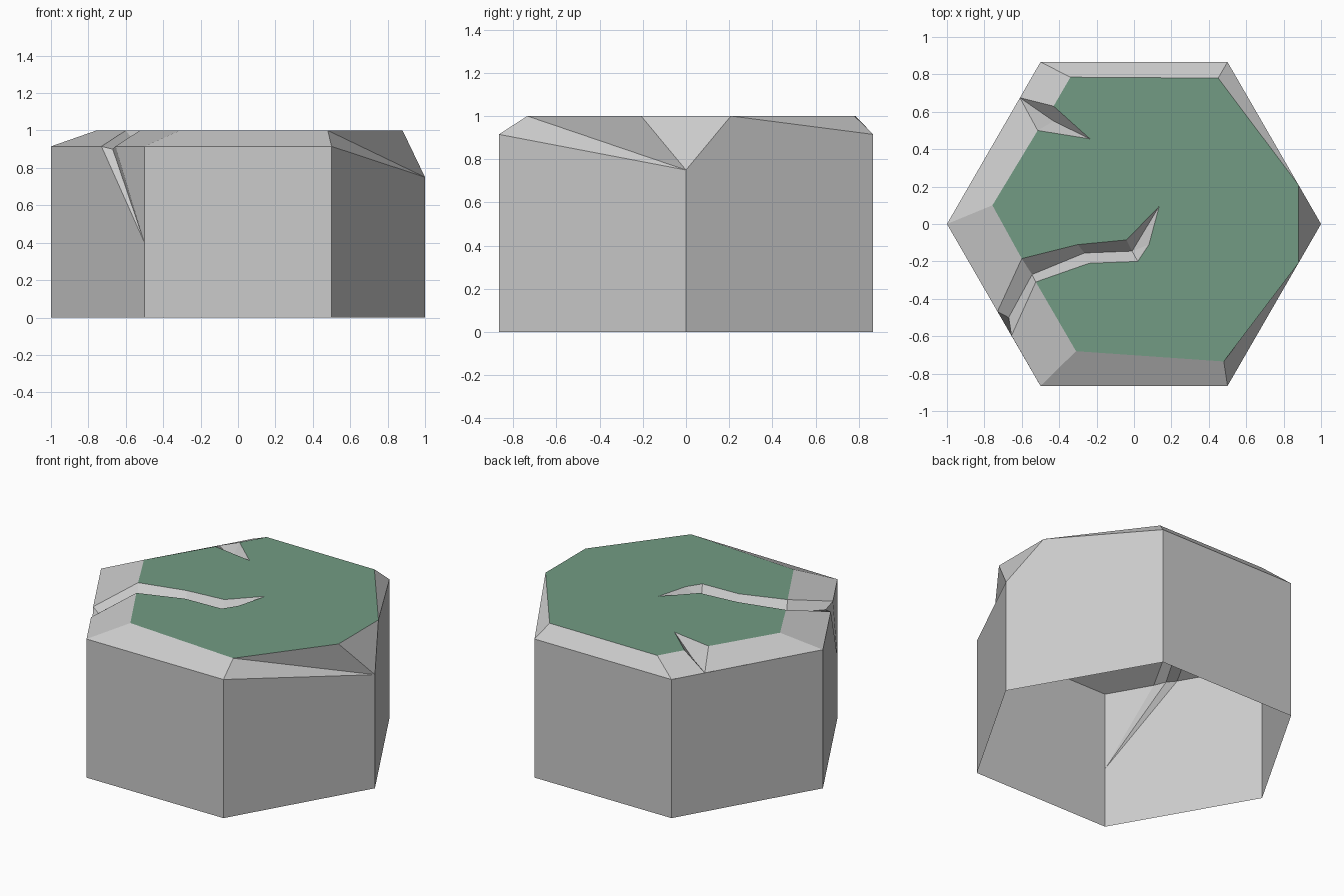
import bpy, bmesh, math

if "Cube" in bpy.data.objects:
    bpy.data.objects.remove(bpy.data.objects["Cube"])

RIM, TOP = 0.915, 1.0


def build(name, faces, color=None):
    bm = bmesh.new()
    for pts in faces:
        bm.faces.new([bm.verts.new(p) for p in pts])
    bmesh.ops.remove_doubles(bm, verts=bm.verts, dist=0.001)
    bmesh.ops.recalc_face_normals(bm, faces=bm.faces)
    if len(faces) == 1 and bm.faces[:][0].normal.z < 0:
        bmesh.ops.reverse_faces(bm, faces=bm.faces)
    mesh = bpy.data.meshes.new(name)
    bm.to_mesh(mesh)
    bm.free()
    ob = bpy.data.objects.new(name, mesh)
    bpy.context.collection.objects.link(ob)
    if color:
        mat = bpy.data.materials.new(name)
        mat.diffuse_color = color
        mat.use_nodes = True
        mat.node_tree.nodes["Principled BSDF"].inputs["Base Color"].default_value = mat.diffuse_color
        mesh.materials.append(mat)


def at(z, *xy):
    return [(x, y, z) for x, y in xy]


# Hexagon corners, starting at +x and going counter-clockwise
hexa = [(math.cos(math.radians(a)), math.sin(math.radians(a))) for a in range(0, 360, 60)]
base = at(0, *hexa)
rim = at(RIM, *hexa)
rim[0] = (1, 0, 0.75)  # chipped corner

# Corners of the top plateau
chip_b, chip_f, back_r, back_l, left, front_l, front_r = at(
    TOP, (0.88, 0.208), (0.88, -0.208), (0.45, 0.78), (-0.34, 0.785),
    (-0.757, 0.1), (-0.31, -0.68), (0.48, -0.735))

# Short notch in the back left edge
n_rim = (-0.61, 0.675, RIM)
n_floor = (-0.43, 0.55, 0.92)
n_a, n_tip, n_b = at(TOP, (-0.43, 0.63), (-0.235, 0.455), (-0.515, 0.5))

# Long crack: upper lip, floor and lower lip, from rim to tip
tip = (0.135, 0.095, TOP)
c_up = [(-0.73, -0.468, RIM)] + at(TOP, (-0.6, -0.185), (-0.3, -0.11), (-0.04, -0.085))
c_mid = [(-0.67, -0.5, 0.9)] + at(0.93, (-0.545, -0.27), (-0.265, -0.155), (-0.01, -0.145))
c_low = [(-0.655, -0.597, RIM)] + at(TOP, (-0.525, -0.31), (-0.24, -0.21), (0.02, -0.2))
c_bend = (0.08, -0.11, TOP)
split = (hexa[4][0], hexa[4][1], 0.4)  # lower end of the wall crack

# Walls
body = [[base[i], base[i + 1], rim[i + 1], rim[i]] for i in (1, 2, 4)]
body += [
    [base[0], base[1], rim[1], chip_b, rim[0]],
    [base[5], base[0], rim[0], rim[5]],
    [base[3], base[4], split, c_up[0], rim[3]],
    [split, rim[4], c_low[0]],
    [split, c_mid[0], c_up[0]],
    [split, c_low[0], c_mid[0]],
]
# Bevels around the plateau
body += [
    [rim[0], chip_b, chip_f],
    [rim[1], back_r, chip_b],
    [rim[1], rim[2], back_l, back_r],
    [rim[2], n_rim, n_a, back_l],
    [n_rim, rim[3], left, n_b],
    [rim[3], c_up[0], c_up[1], left],
    [c_low[0], rim[4], front_l, c_low[1]],
    [rim[4], rim[5], front_r, front_l],
    [rim[5], rim[0], front_r],
    [rim[0], chip_f, front_r],
]
# Notch and crack sides
body += [[n_rim, n_floor, n_a], [n_floor, n_tip, n_a],
         [n_rim, n_b, n_floor], [n_floor, n_b, n_tip]]
for i in range(3):
    body.append([c_up[i], c_mid[i], c_mid[i + 1], c_up[i + 1]])
    body.append([c_mid[i], c_low[i], c_low[i + 1], c_mid[i + 1]])
body += [[c_up[3], c_mid[3], tip], [c_mid[3], c_bend, tip], [c_mid[3], c_low[3], c_bend]]
build("stone_body", body)

# Green plateau outlined by the bevels, notch and crack
grass = [chip_f, chip_b, back_r, back_l, n_a, n_tip, n_b, left]
grass += c_up[1:] + [tip, c_bend] + c_low[:0:-1] + [front_l, front_r]
build("grass_top", [grass], (0.17, 0.33, 0.23, 1))
